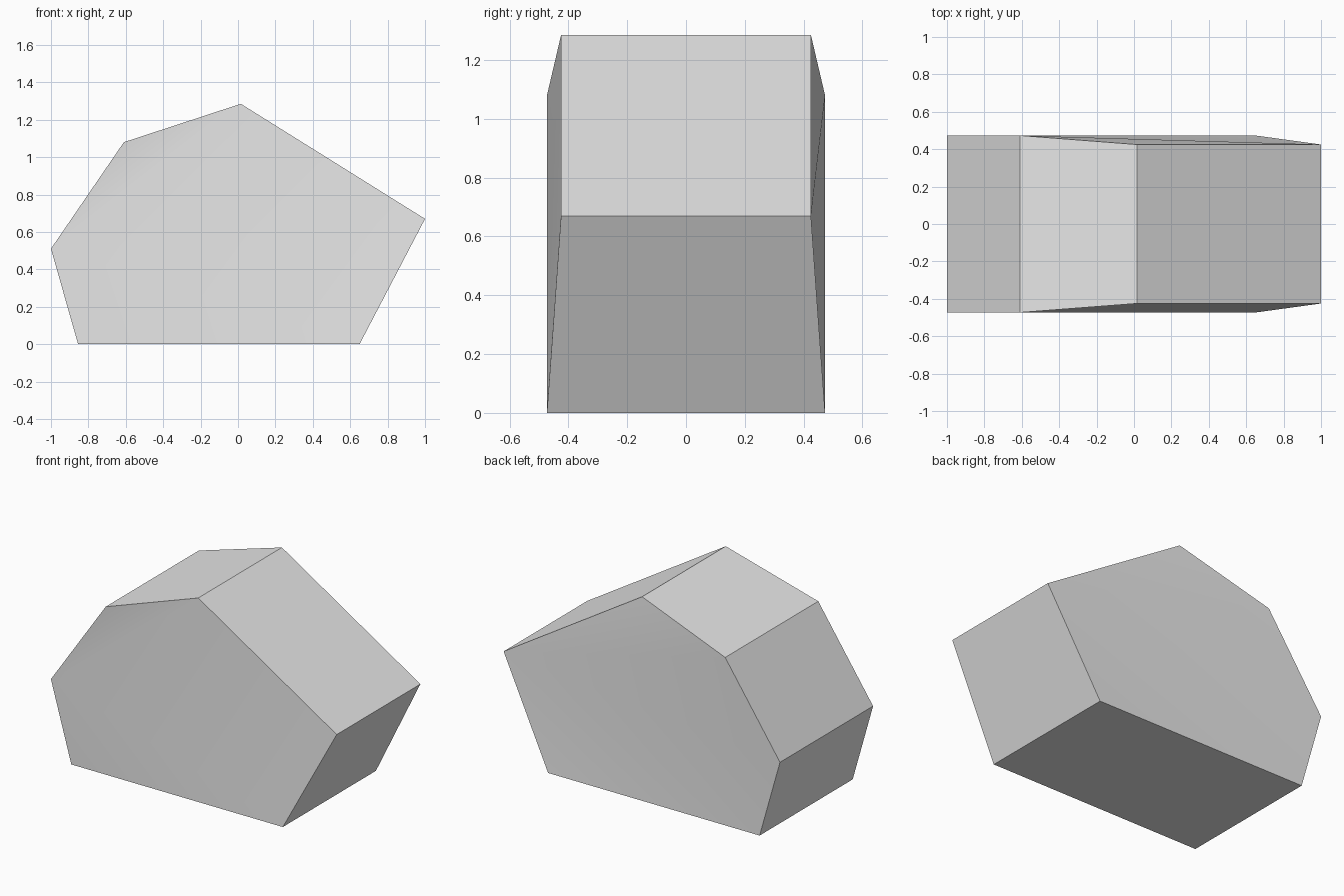
import bpy
import bmesh

cube = bpy.data.objects.get("Cube")
if cube:
    bpy.data.objects.remove(cube, do_unlink=True)

# Stone colour
stone = bpy.data.materials.new("light_grey_stone")
stone.use_nodes = True
grey = (0.8, 0.8, 0.8, 1.0)
stone.diffuse_color = grey
stone.node_tree.nodes["Principled BSDF"].inputs["Base Color"].default_value = grey

# Outline of the rock: x, z, half depth; clockwise from the left corner
WIDE, NARROW = 0.473, 0.425
outline = [
    (-1.0, 0.51, WIDE),
    (-0.61, 1.08, WIDE),
    (0.015, 1.285, NARROW),
    (1.0, 0.67, NARROW),
    (0.65, 0.0, WIDE),
    (-0.855, 0.0, WIDE),
]
count = len(outline)

bm = bmesh.new()
front = [bm.verts.new((x, -d, z)) for x, z, d in outline]
back = [bm.verts.new((x, d, z)) for x, z, d in outline]


def fan(ring, hub):
    """Close one side with triangles that meet at one corner."""
    for k in range(1, count - 1):
        bm.faces.new([ring[hub], ring[(hub + k) % count], ring[(hub + k + 1) % count]])


# Rim facets, then the two broad sides
for i in range(count):
    j = (i + 1) % count
    bm.faces.new([front[i], front[j], back[j], back[i]])
fan(front, 0)
fan(back, 3)
bmesh.ops.recalc_face_normals(bm, faces=bm.faces)

mesh = bpy.data.meshes.new("rock")
bm.to_mesh(mesh)
bm.free()
mesh.materials.append(stone)
rock = bpy.data.objects.new("rock", mesh)
bpy.context.collection.objects.link(rock)

# Soft shading within the broad sides, sharp rim edges
bpy.ops.object.select_all(action="DESELECT")
rock.select_set(True)
bpy.context.view_layer.objects.active = rock
bpy.ops.object.shade_smooth_by_angle(angle=0.5236)
